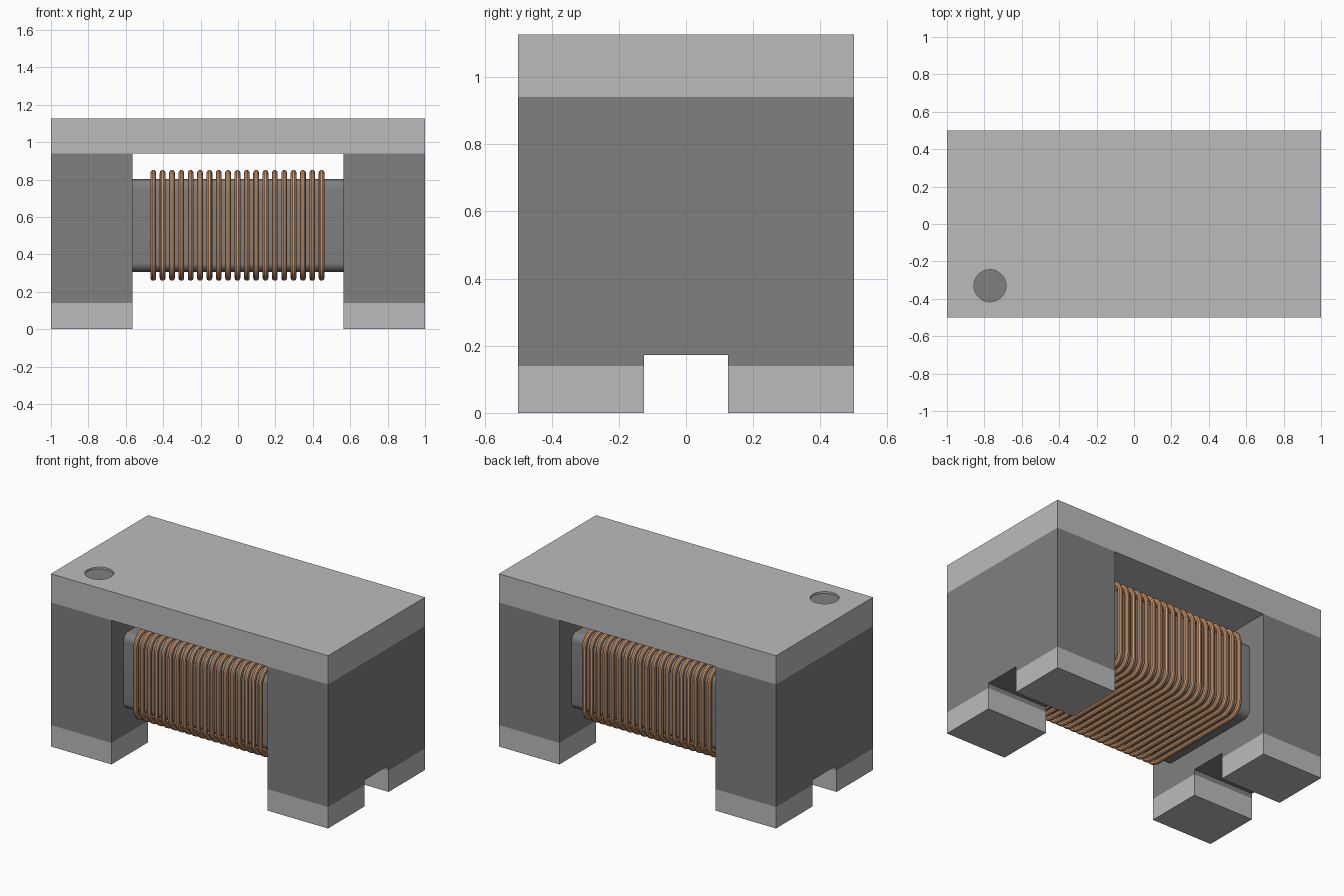
import bpy, bmesh
from math import sin, cos, pi

cube = bpy.data.objects.get("Cube")
if cube:
    bpy.data.objects.remove(cube, do_unlink=True)


def material(name, rgb):
    m = bpy.data.materials.new(name)
    m.use_nodes = True
    m.diffuse_color = (*rgb, 1)
    bsdf = m.node_tree.nodes["Principled BSDF"]
    bsdf.inputs["Base Color"].default_value = (*rgb, 1)
    bsdf.inputs["Roughness"].default_value = 0.6
    return m


LIGHT = material("light grey", (0.5, 0.5, 0.5))
DARK = material("dark grey", (0.214, 0.214, 0.214))
COPPER = material("copper", (0.66, 0.34, 0.17))


def finish(name, bm, mat):
    bmesh.ops.recalc_face_normals(bm, faces=bm.faces)
    mesh = bpy.data.meshes.new(name)
    bm.to_mesh(mesh)
    bm.free()
    mesh.materials.append(mat)
    obj = bpy.data.objects.new(name, mesh)
    bpy.context.collection.objects.link(obj)
    return obj


def smooth(obj):
    bpy.ops.object.select_all(action="DESELECT")
    obj.select_set(True)
    bpy.context.view_layer.objects.active = obj
    bpy.ops.object.shade_smooth_by_angle()


def prism(name, profile, x0, x1, mat):
    """Extrude a (y, z) profile along x."""
    bm = bmesh.new()
    face = bm.faces.new([bm.verts.new((x0, y, z)) for y, z in profile])
    new = bmesh.ops.extrude_face_region(bm, geom=[face])["geom"]
    verts = [v for v in new if isinstance(v, bmesh.types.BMVert)]
    bmesh.ops.translate(bm, vec=(x1 - x0, 0, 0), verts=verts)
    return finish(name, bm, mat)


def rect(y0, y1, z0, z1):
    return [(y0, z0), (y1, z0), (y1, z1), (y0, z1)]


def rounded_rect(half_y, half_z, centre_z, radius, steps=8):
    points = []
    for corner, (sy, sz) in enumerate([(1, 1), (-1, 1), (-1, -1), (1, -1)]):
        for i in range(steps + 1):
            a = (corner + i / steps) * pi / 2
            points.append((sy * (half_y - radius) + radius * cos(a),
                           centre_z + sz * (half_z - radius) + radius * sin(a)))
    return points


HALF_Y, INNER_X, NOTCH = 0.5, 0.563, 0.125
PAD_TOP, NOTCH_TOP, PLATE_Z, TOP = 0.14, 0.172, 0.94, 1.127

# End flanges with a notched underside, each on two contact pads
flange = [(-HALF_Y, PAD_TOP), (-NOTCH, PAD_TOP), (-NOTCH, NOTCH_TOP), (NOTCH, NOTCH_TOP),
          (NOTCH, PAD_TOP), (HALF_Y, PAD_TOP), (HALF_Y, PLATE_Z), (-HALF_Y, PLATE_Z)]
for side, s in (("left", 1), ("right", -1)):
    prism(side + "_flange", flange, s * INNER_X, s, DARK)
    for end, y0, y1 in (("front", -HALF_Y, -NOTCH), ("back", NOTCH, HALF_Y)):
        prism(f"{side}_{end}_contact_pad", rect(y0, y1, 0, PAD_TOP), s * INNER_X, s, LIGHT)

# Top plate with a shallow round recess in one corner
plate = prism("top_plate", rect(-HALF_Y, HALF_Y, PLATE_Z, TOP), -1, 1, LIGHT)
DOT = (-0.77, -0.33)


def disc(name, radius, z0, z1, mat):
    bm = bmesh.new()
    bmesh.ops.create_cone(bm, cap_ends=True, segments=48, radius1=radius,
                          radius2=radius, depth=z1 - z0)
    bmesh.ops.translate(bm, vec=(*DOT, (z0 + z1) / 2), verts=bm.verts)
    return finish(name, bm, mat)


cutter = disc("recess_cutter", 0.086, TOP - 0.02, TOP + 0.05, LIGHT)
cutter.hide_render = True
cut = plate.modifiers.new("recess", "BOOLEAN")
cut.operation, cut.solver, cut.object = "DIFFERENCE", "EXACT", cutter
bpy.ops.object.select_all(action="DESELECT")
plate.select_set(True)
bpy.context.view_layer.objects.active = plate
bpy.ops.object.modifier_apply(modifier=cut.name)
bpy.data.objects.remove(cutter, do_unlink=True)
disc("orientation_dot", 0.086, TOP - 0.02, TOP - 0.012, DARK)

# Rounded core bar between the flanges
CORE_Z = 0.555
core = prism("core", rounded_rect(0.375, 0.248, CORE_Z, 0.05), -INNER_X - 0.01, INNER_X + 0.01, DARK)
smooth(core)

# Wire winding: evenly spaced turns around the core
TURNS, PITCH, WIRE, GAP = 19, 0.05, 0.0155, 0.033
curve = bpy.data.curves.new("wire_winding", "CURVE")
curve.dimensions = "3D"
curve.bevel_depth = WIRE
curve.bevel_resolution = 3
loop = rounded_rect(0.375 + GAP, 0.248 + GAP, CORE_Z, 0.05 + GAP)
for i in range(TURNS):
    x = (i - (TURNS - 1) / 2) * PITCH - 0.003
    spline = curve.splines.new("POLY")
    spline.points.add(len(loop) - 1)
    for point, (y, z) in zip(spline.points, loop):
        point.co = (x, y, z, 1)
    spline.use_cyclic_u = True
curve.materials.append(COPPER)
winding = bpy.data.objects.new("wire_winding", curve)
bpy.context.collection.objects.link(winding)
bpy.ops.object.select_all(action="DESELECT")
winding.select_set(True)
bpy.context.view_layer.objects.active = winding
bpy.ops.object.convert(target="MESH")
smooth(bpy.context.view_layer.objects.active)
